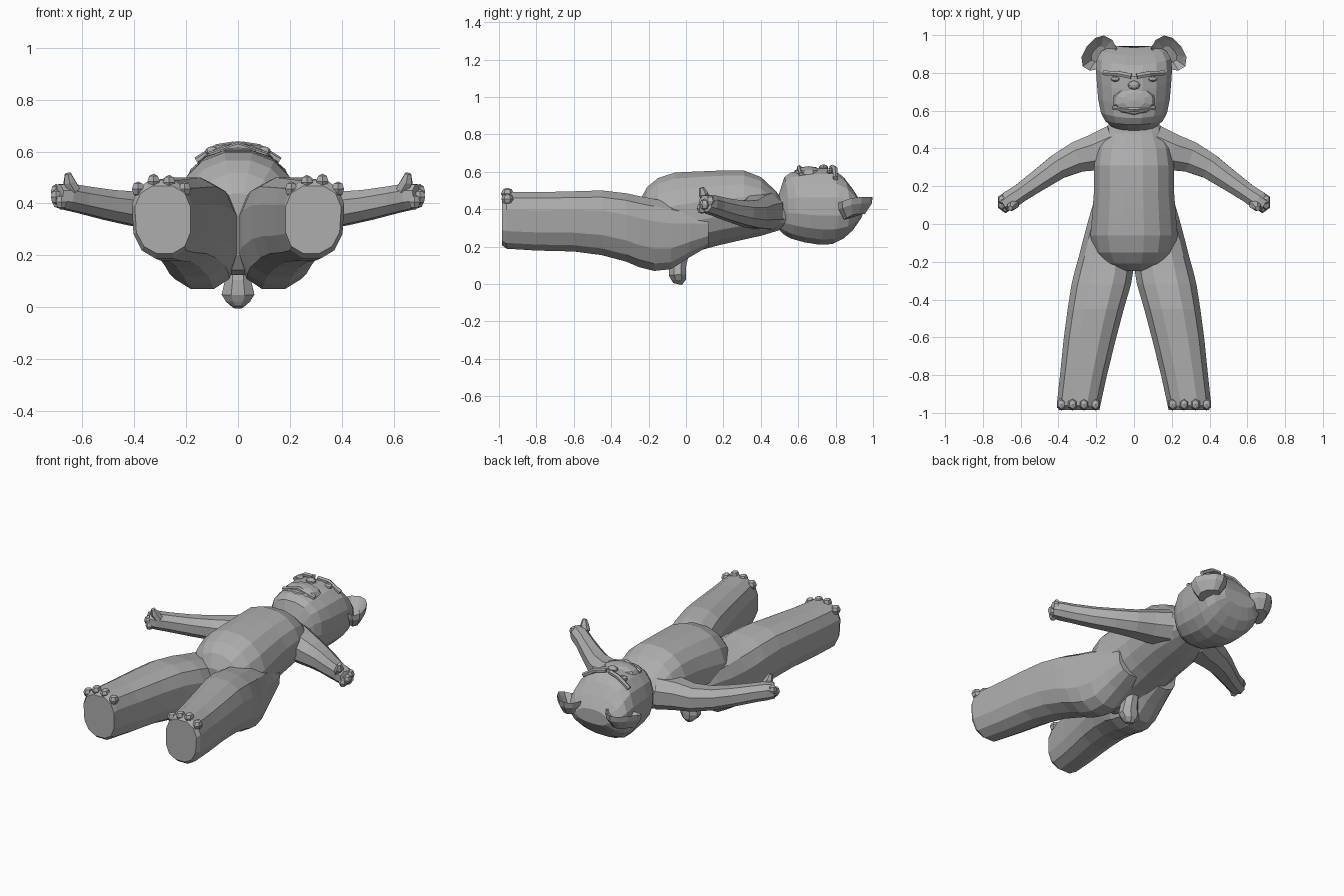
import bpy, bmesh, math
from mathutils import Vector

fur = bpy.data.materials.new("grey_fur")
fur.diffuse_color = (0.42, 0.42, 0.42, 1)


def finish(name, bm, mirror=False):
    bmesh.ops.recalc_face_normals(bm, faces=bm.faces)
    me = bpy.data.meshes.new(name)
    bm.to_mesh(me)
    bm.free()
    me.materials.append(fur)
    ob = bpy.data.objects.new(name, me)
    bpy.context.collection.objects.link(ob)
    if mirror:
        ob.modifiers.new("mirror", 'MIRROR')
    return ob


def oval(n, power):
    """Unit rounded-square outline."""
    for i in range(n):
        a = 2 * math.pi * (i + 0.5) / n
        c, s = math.cos(a), math.sin(a)
        yield (math.copysign(abs(c) ** (2 / power), c),
               math.copysign(abs(s) ** (2 / power), s))


def loft(name, rings, mirror=False):
    bm = bmesh.new()
    loops = [[bm.verts.new(p) for p in r] for r in rings]
    for a, b in zip(loops, loops[1:]):
        for i in range(len(a)):
            j = (i + 1) % len(a)
            bm.faces.new((a[i], a[j], b[j], b[i]))
    bm.faces.new(loops[0])
    bm.faces.new(loops[-1])
    return finish(name, bm, mirror)


def slices(rows, n, power, bow=0.0, lean=0.0):
    """Cross-sections along y; each row is y, x0, x1, z0, z1."""
    out = []
    for y, x0, x1, z0, z1 in rows:
        cx, cz, w, h = (x0 + x1) / 2, (z0 + z1) / 2, (x1 - x0) / 2, (z1 - z0) / 2
        out.append([(cx + u * w + lean * min(v, 0) * w * (u > 0),
                     y + bow * (u * w) ** 2, cz + v * h)
                    for u, v in oval(n, power)])
    return out


def tube(name, rows, n=8, power=2.2, mirror=False):
    """Limb along a path; each row is a centre, half width, half height."""
    pts = [Vector(r[0]) for r in rows]
    rings = []
    for i, (c, w, h) in enumerate(rows):
        d = (pts[min(i + 1, len(pts) - 1)] - pts[max(i - 1, 0)]).normalized()
        up = Vector((0, 0, 1)) if abs(d.z) < 0.8 else Vector((0, 1, 0))
        side = d.cross(up).normalized()
        up = side.cross(d)
        rings.append([pts[i] + side * (u * w) + up * (v * h) for u, v in oval(n, power)])
    return loft(name, rings, mirror)


def blob(name, centre, size, seg=8, rings=5, mirror=False):
    bm = bmesh.new()
    bmesh.ops.create_uvsphere(bm, u_segments=seg, v_segments=rings, radius=1)
    for v in bm.verts:
        v.co = Vector([c + p * s for c, p, s in zip(centre, v.co, size)])
    return finish(name, bm, mirror)


# Torso with the round belly
body = [(-0.25, 0.10, 0.20, 0.44), (-0.21, 0.17, 0.14, 0.52), (-0.15, 0.215, 0.12, 0.57),
        (-0.06, 0.235, 0.13, 0.60), (0.05, 0.225, 0.17, 0.605), (0.18, 0.215, 0.205, 0.61),
        (0.31, 0.215, 0.235, 0.61), (0.40, 0.20, 0.255, 0.575), (0.48, 0.165, 0.28, 0.50),
        (0.54, 0.13, 0.30, 0.42)]
loft("torso", slices([(y, -w, w, a, b) for y, w, a, b in body], 16, 2.2))

# Legs with hips and rump
leg = [(-0.985, 0.18, 0.40, 0.205, 0.47), (-0.96, 0.175, 0.412, 0.185, 0.495),
       (-0.80, 0.14, 0.395, 0.175, 0.495), (-0.60, 0.09, 0.375, 0.17, 0.50),
       (-0.45, 0.05, 0.355, 0.15, 0.505), (-0.32, 0.012, 0.335, 0.115, 0.49),
       (-0.25, 0.0, 0.318, 0.085, 0.475), (-0.17, 0.0, 0.295, 0.065, 0.46),
       (-0.08, 0.0, 0.272, 0.075, 0.44), (0.02, 0.0, 0.245, 0.14, 0.41),
       (0.12, 0.02, 0.215, 0.20, 0.38)]
loft("leg", slices(leg, 12, 2.7, lean=0.15), mirror=True)

# Toes along the upper edge of each foot
for i, (x, z) in enumerate([(0.205, 0.455), (0.265, 0.48), (0.325, 0.485), (0.385, 0.455)]):
    blob(f"toe_{i + 1}", (x, -0.955, z), (0.027, 0.033, 0.03), 6, 4, True)

# Arms
tube("arm", [((0.10, 0.42, 0.39), 0.115, 0.105), ((0.20, 0.38, 0.385), 0.105, 0.095),
             ((0.30, 0.355, 0.375), 0.088, 0.08), ((0.40, 0.305, 0.38), 0.072, 0.07),
             ((0.50, 0.235, 0.395), 0.061, 0.062), ((0.60, 0.165, 0.415), 0.052, 0.056),
             ((0.66, 0.125, 0.427), 0.054, 0.054), ((0.695, 0.103, 0.43), 0.044, 0.046)],
     mirror=True)
# Thumb and fingers
tube("thumb", [((0.63, 0.105, 0.45), 0.026, 0.026), ((0.65, 0.092, 0.485), 0.025, 0.025),
               ((0.655, 0.083, 0.515), 0.013, 0.013)], 6, 2, True)
for i, (x, y, z) in enumerate([(0.70, 0.13, 0.445), (0.70, 0.10, 0.425), (0.68, 0.085, 0.405)]):
    blob(f"finger_{i + 1}", (x, y, z), (0.024, 0.028, 0.03), 6, 4, True)

# Head
head = [(0.495, 0.11, 0.29, 0.48), (0.525, 0.155, 0.26, 0.575), (0.56, 0.178, 0.24, 0.60),
        (0.63, 0.193, 0.22, 0.612), (0.71, 0.20, 0.207, 0.62), (0.78, 0.205, 0.21, 0.62),
        (0.84, 0.20, 0.24, 0.575), (0.89, 0.175, 0.285, 0.51), (0.935, 0.11, 0.35, 0.44)]
loft("head", slices([(y, -w, w, a, b) for y, w, a, b in head], 16, 2.25, bow=0.9))

# Muzzle, lips, nose, brows and eyes
blob("muzzle", (0, 0.655, 0.585), (0.115, 0.085, 0.045), 10, 6)
tube("lower_lip", [((-0.11, 0.615, 0.585), 0.012, 0.014), ((0, 0.605, 0.622), 0.014, 0.014),
                   ((0.11, 0.615, 0.585), 0.012, 0.014)], 6, 2)
blob("nose", (0, 0.735, 0.62), (0.035, 0.025, 0.02), 8, 5)
blob("eye", (0.10, 0.768, 0.602), (0.026, 0.016, 0.018), 8, 5, True)
tube("brow", [((0.015, 0.782, 0.625), 0.016, 0.014), ((0.08, 0.795, 0.615), 0.016, 0.014),
              ((0.16, 0.80, 0.565), 0.014, 0.014)], 6, 2, True)

# Cupped ears: outer rim, hollow front, rounded back
outline = [(0.09, 0.93), (0.115, 0.975), (0.16, 0.998), (0.205, 0.985), (0.25, 0.94),
           (0.278, 0.885), (0.272, 0.835), (0.235, 0.812), (0.185, 0.82), (0.12, 0.87)]
cx, cy = 0.185, 0.895


def ear_ring(scale, drop):
    return [(cx + (x - cx) * scale, cy + (y - cy) * scale,
             0.465 - drop - max(0, 0.90 - y) * 0.35) for x, y in outline]


loft("ear", [ear_ring(0.45, 0.055), ear_ring(0.82, 0.02), ear_ring(1.0, 0.0),
             ear_ring(0.95, 0.035), ear_ring(0.6, 0.09)], mirror=True)

# Stubby tail under the rump
tube("tail", [((0, -0.03, 0.17), 0.045, 0.05), ((0, -0.045, 0.10), 0.055, 0.05),
              ((0, -0.045, 0.05), 0.068, 0.05), ((0, -0.04, 0.022), 0.05, 0.042),
              ((0, -0.045, 0.0), 0.02, 0.025)], 8, 2)
